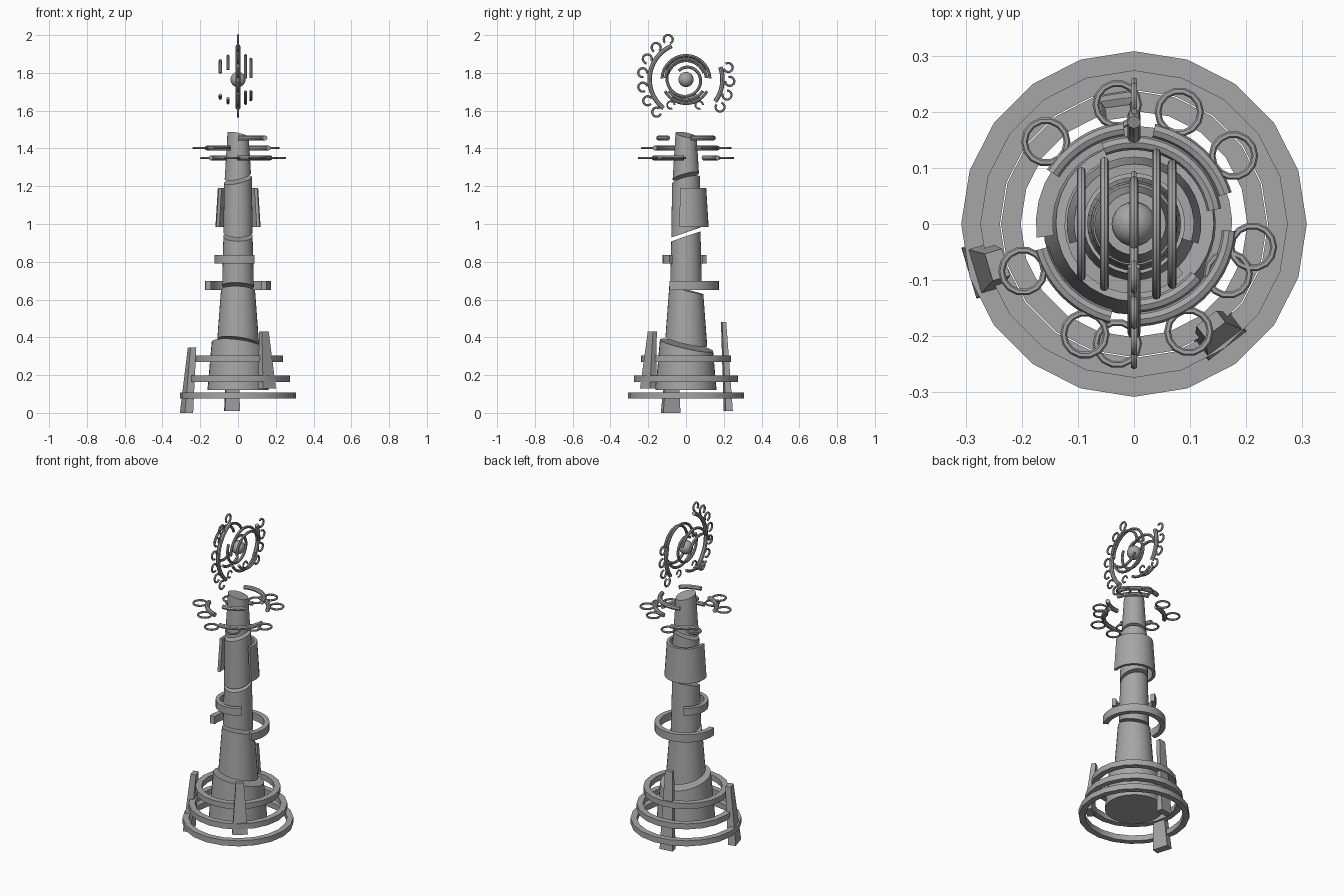
import bpy, bmesh
from math import sin, cos, radians, tau
from mathutils import Matrix, Vector

cube = bpy.data.objects.get("Cube")
if cube:
    bpy.data.objects.remove(cube, do_unlink=True)

stone = bpy.data.materials.new("grey stone")
stone.use_nodes = True
GREY = (0.38, 0.38, 0.38, 1)
stone.diffuse_color = GREY
stone.node_tree.nodes["Principled BSDF"].inputs["Base Color"].default_value = GREY

# Turns a flat ring into one standing in the y-z plane
UPRIGHT = Matrix(((0, 0, 1, 0), (1, 0, 0, 0), (0, 1, 0, 0), (0, 0, 0, 1)))
HUB_Z = 1.765


def finish(name, bm, matrix=None, smooth=True):
    if matrix is not None:
        bm.transform(matrix)
    bmesh.ops.recalc_face_normals(bm, faces=bm.faces[:])
    mesh = bpy.data.meshes.new(name)
    bm.to_mesh(mesh)
    bm.free()
    mesh.materials.append(stone)
    obj = bpy.data.objects.new(name, mesh)
    bpy.context.collection.objects.link(obj)
    if smooth:
        bpy.ops.object.select_all(action="DESELECT")
        obj.select_set(True)
        bpy.context.view_layer.objects.active = obj
        bpy.ops.object.shade_smooth_by_angle(angle=radians(35))
    return obj


def sweep(name, section, start=0, end=360, steps=24, matrix=None, grow=0):
    """Sweep a (radius, height) section around z; grow widens it into a spiral."""
    bm = bmesh.new()
    closed = end - start == 360
    rows = []
    for i in range(steps + (not closed)):
        t = i / steps
        a = radians(start + (end - start) * t)
        rows.append([bm.verts.new(((r + grow * t) * cos(a), (r + grow * t) * sin(a), z))
                     for r, z in section])
    n = len(section)
    for i in range(steps):
        p, q = rows[i], rows[(i + 1) % len(rows)]
        for j in range(n):
            k = (j + 1) % n
            bm.faces.new((p[j], p[k], q[k], q[j]))
    if not closed:
        bm.faces.new(rows[0])
        bm.faces.new(rows[-1])
    return finish(name, bm, matrix)


def band(r0, r1, z0, z1):
    return [(r0, z0), (r1, z0), (r1, z1), (r0, z1)]


def tube(radius, z, thick, sides=8):
    return [(radius + thick * cos(tau * i / sides), z + thick * sin(tau * i / sides))
            for i in range(sides)]


def upright(x=0, y=0, z=0):
    return Matrix.Translation((x, y, HUB_Z + z)) @ UPRIGHT


# Tower: tapering sections split by slanted cuts
def tower_section(name, r0, z0, r1, z1, lower, upper):
    bm = bmesh.new()
    ext = 0.08
    slope = (r1 - r0) / (z1 - z0)
    low = z0 - (ext if lower else 0)
    high = z1 + ext
    bmesh.ops.create_cone(bm, cap_ends=True, segments=32,
                          radius1=r0 + slope * (low - z0), radius2=r1 + slope * ext,
                          depth=high - low,
                          matrix=Matrix.Translation((0, 0, (low + high) / 2)))
    for cut, sign, gap in ((lower, -1, 0.01), (upper, 1, -0.01)):
        if not cut:
            continue
        z, sx, sy = cut
        res = bmesh.ops.bisect_plane(bm, geom=bm.verts[:] + bm.edges[:] + bm.faces[:],
                                     plane_co=(0, 0, z + gap),
                                     plane_no=Vector((-sx, -sy, 1)) * sign, clear_outer=True)
        edges = [e for e in res["geom_cut"] if isinstance(e, bmesh.types.BMEdge)]
        bmesh.ops.contextual_create(bm, geom=edges)
    finish(name, bm)


cuts = [None, (0.368, -0.13, -0.22), (0.66, -0.04, -0.24), (0.945, 0, 0.34),
        (1.243, 0.22, 0.25), (1.482, -0.22, -0.2)]
taper = [(0.162, 0.12, 0.138, 0.39), (0.112, 0.36, 0.088, 0.68), (0.084, 0.66, 0.077, 0.95),
         (0.078, 0.93, 0.073, 1.25), (0.071, 1.23, 0.055, 1.49)]
for i, shape in enumerate(taper):
    tower_section(f"tower_section_{i + 1}", *shape, cuts[i], cuts[i + 1])

# Closed hoops round the base
for i, (r, z) in enumerate(((0.308, 0.075), (0.274, 0.163), (0.237, 0.27))):
    sweep(f"base_hoop_{i + 1}", band(r - 0.035, r, z, z + 0.034), steps=20)


# Three leaning, tapered legs
def leg(name, angle, z0, z1, bottom, top):
    bm = bmesh.new()
    bmesh.ops.create_cube(bm, size=1)
    for v in bm.verts:
        inner, outer, width = top if v.co.z > 0 else bottom
        v.co = (outer if v.co.x > 0 else inner, v.co.y * width, z1 if v.co.z > 0 else z0)
    finish(name, bm, Matrix.Rotation(radians(angle), 4, "Z"), smooth=False)


leg("leg_right", 196.6, 0, 0.345, (0.262, 0.307, 0.095), (0.238, 0.27, 0.05))
leg("leg_front", -52.5, 0.13, 0.43, (0.232, 0.274, 0.086), (0.212, 0.238, 0.045))
leg("leg_back", 98, 0.01, 0.48, (0.207, 0.245, 0.08), (0.19, 0.212, 0.045))

# Broken collars and the curved shield around the shaft
sweep("lower_collar", band(0.145, 0.175, 0.65, 0.697), -30, 188, 20)
sweep("upper_collar", band(0.1, 0.124, 0.79, 0.835), 118, 315, 18)
sweep("shaft_shield", [(0.103, 0.985), (0.12, 0.985), (0.107, 1.19), (0.09, 1.19)], -17, 197, 20)

# Crown: broken tubes with small hoops on the outside
for i, (r, z, start, end) in enumerate(((0.17, 1.35, -92, -4), (0.17, 1.35, 96, 148),
                                        (0.17, 1.402, 195, 256), (0.17, 1.402, 18, 78),
                                        (0.145, 1.455, -90, -40), (0.145, 1.455, 10, 112))):
    sweep(f"crown_arc_{i + 1}", tube(r, z, 0.013), start, end, 14)
hoops = {1.35: (-98, -63, -28, -11, 98, 137), 1.402: (203, 246, 34.5, 68)}
for z, angles in hoops.items():
    for a in angles:
        r = 0.19 if a == -28 else 0.215
        sweep("crown_hoop", tube(0.038, 0, 0.006, 6), steps=14,
              matrix=Matrix.Translation((r * cos(radians(a)), r * sin(radians(a)), z)))

# Floating emblem: ball, spiral and parallel arcs
bm = bmesh.new()
bmesh.ops.create_uvsphere(bm, u_segments=20, v_segments=12, radius=0.04,
                          matrix=Matrix.Translation((0, 0, HUB_Z)))
finish("emblem_ball", bm)
sweep("emblem_spiral", tube(0.06, 0, 0.008), 130, -210, 28, upright(), grow=0.045)
for x, r, top, bottom in ((-0.094, 0.1, 20, 55), (-0.053, 0.124, 25, 53),
                          (0.04, 0.127, 2, 29), (0.068, 0.108, 4, 34)):
    sweep("emblem_upper_arc", tube(r, 0, 0.008), top, 180 - top, 20, upright(x))
    sweep("emblem_lower_arc", tube(r, 0, 0.008), 180 + bottom, 360 - bottom, 14, upright(x))

# Outer emblem arcs edged with curls
for side, start, end, first, step, count in (("right", 113, 232, 114, 19, 7),
                                             ("left", -37, 20, -39, 18.3, 4)):
    sweep(f"emblem_rim_{side}", tube(0.193, 0, 0.012), start, end, 18, upright())
    for i in range(count):
        a = first + i * step
        sweep("emblem_curl", tube(0.024, 0, 0.006, 6), a - 180, a + 110, 12,
              upright(0, 0.232 * cos(radians(a)), 0.232 * sin(radians(a))))
for y in (-0.08, 0.07):
    sweep("emblem_small_curl", tube(0.02, 0, 0.005, 6), 0, 290, 12, upright(0, y, -0.135))
